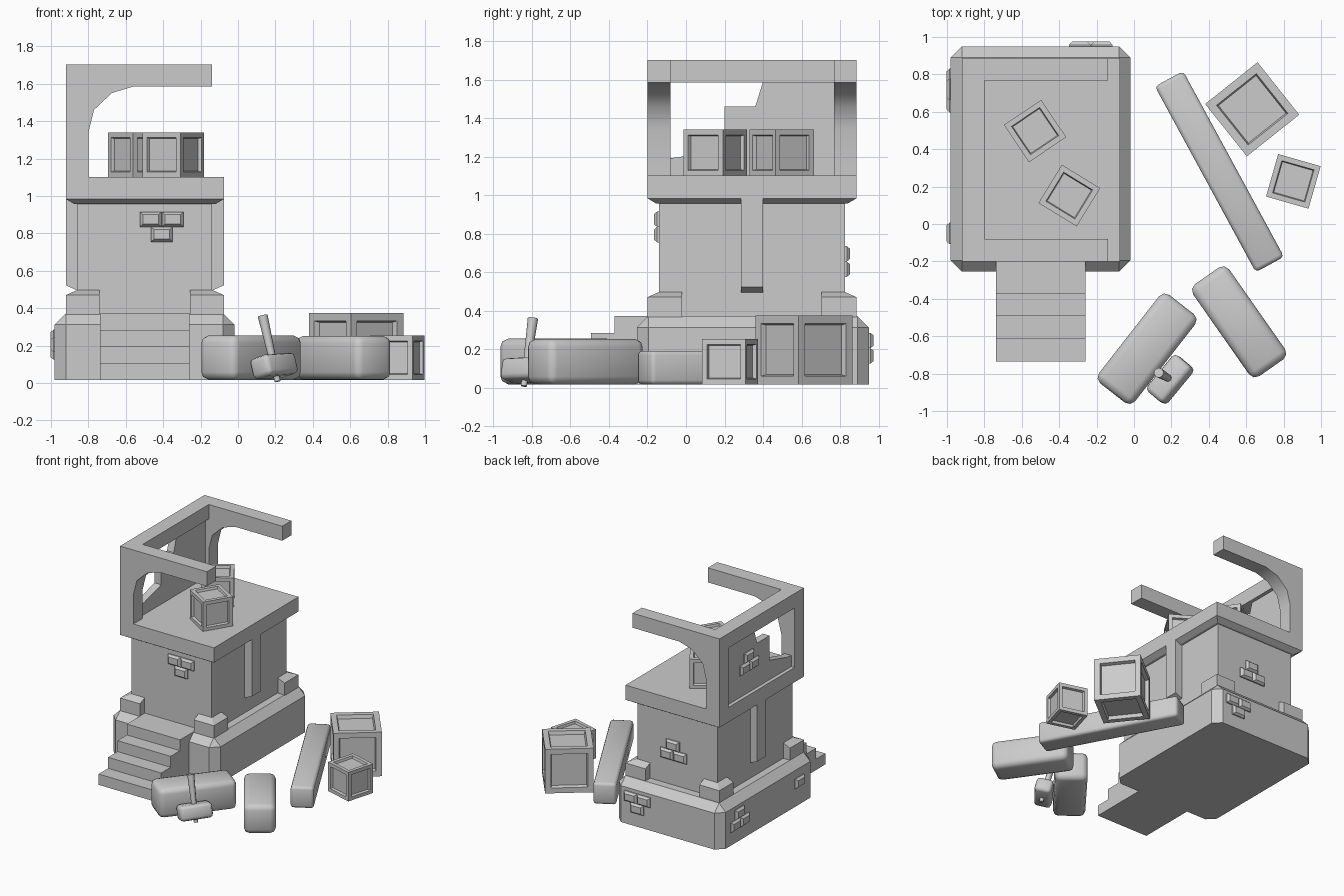
import bpy, bmesh
from math import radians
from mathutils import Vector, Matrix

if "Cube" in bpy.data.objects:
    bpy.data.objects.remove(bpy.data.objects["Cube"])


def finish(name, bm, smooth=None):
    bmesh.ops.recalc_face_normals(bm, faces=bm.faces)
    me = bpy.data.meshes.new(name)
    bm.to_mesh(me)
    bm.free()
    ob = bpy.data.objects.new(name, me)
    bpy.context.collection.objects.link(ob)
    if smooth:
        bpy.ops.object.select_all(action='DESELECT')
        bpy.context.view_layer.objects.active = ob
        ob.select_set(True)
        bpy.ops.object.shade_smooth_by_angle(angle=radians(smooth))
    return ob


def add_box(bm, lo, hi):
    lo, hi = Vector(lo), Vector(hi)
    m = Matrix.Translation((lo + hi) / 2) @ Matrix.Diagonal((*(hi - lo), 1))
    return bmesh.ops.create_cube(bm, size=1, matrix=m)['verts']


def box(name, lo, hi):
    bm = bmesh.new()
    add_box(bm, lo, hi)
    return finish(name, bm)


def prism(name, pts, axis, a, b, smooth=None):
    """Extrude a 2D profile along axis 'x' (pts = y,z) or 'y' (pts = x,z)."""
    bm = bmesh.new()
    place = (lambda p, t: (t, *p)) if axis == 'x' else (lambda p, t: (p[0], t, p[1]))
    f = bm.faces.new([bm.verts.new(place(p, a)) for p in pts])
    ext = bmesh.ops.extrude_face_region(bm, geom=[f])['geom']
    d = Vector((b - a, 0, 0) if axis == 'x' else (0, b - a, 0))
    bmesh.ops.translate(bm, vec=d, verts=[g for g in ext if isinstance(g, bmesh.types.BMVert)])
    return finish(name, bm, smooth)


# chamfered plinth: every edge bevelled except the bottom ones
bm = bmesh.new()
add_box(bm, (-.98, -.255, .017), (-.02, .95, .372))
edges = [e for e in bm.edges if max(v.co.z for v in e.verts) > .2]
bmesh.ops.bevel(bm, geom=edges, offset=.06, segments=1, affect='EDGES', profile=.5)
finish('plinth', bm, 30)

# front steps
pts = [(-.19, .017), (-.735, .017)]
for i, z in enumerate((.105, .195, .284, .372)):
    y = -.735 + i * .121
    pts += [(y, z), (y + .121 if i < 3 else -.19, z)]
prism('steps', pts, 'x', -.738, -.26)

# tower walls
box('tower_wall', (-.86, -.14, .36), (-.14, .825, 1.0))

# roof slab with sloped underside
bm = bmesh.new()
add_box(bm, (-.92, -.2, .983), (-.076, .885, 1.102))
bottom = min(bm.faces, key=lambda f: f.calc_center_median().z)
bmesh.ops.inset_region(bm, faces=[bottom], thickness=.062, depth=0)
bmesh.ops.translate(bm, vec=(0, 0, -.026), verts=bottom.verts)
finish('roof_slab', bm)

# side pilasters with slanted feet
for name, s in (('left', -1), ('right', 1)):
    prism(name + '_pilaster', [(-.498 + s * x, z) for x, z in
          ((.34, .495), (.362, .495), (.422, .522), (.422, 1.0), (.34, 1.0))], 'y', .285, .4)

# corner foot blocks with hipped tops
top = ((0, 0, .47), (.18, 0, .47), (.18, .06, .497), (.06, .06, .497), (.06, .18, .497), (0, .18, .47))
for sx, cx in ((1, -.92), (-1, -.076)):
    for sy, cy in ((1, -.2), (-1, .885)):
        bm = bmesh.new()
        up = [bm.verts.new((cx + sx * x, cy + sy * y, z)) for x, y, z in top]
        dn = [bm.verts.new((v.co.x, v.co.y, .36)) for v in up]
        bm.faces.new((up[0], up[1], up[2], up[3]))
        bm.faces.new((up[0], up[3], up[4], up[5]))
        for i in range(6):
            j = (i + 1) % 6
            bm.faces.new((up[i], up[j], dn[j], dn[i]))
        bm.faces.new(dn[::-1])
        finish('corner_block', bm)

# upper frame: two arched brackets and a rear beam
arch = [(-.92, 1.09), (-.8, 1.09), (-.8, 1.34), (-.77, 1.46), (-.675, 1.55), (-.56, 1.585),
        (-.14, 1.585), (-.14, 1.703), (-.92, 1.703)]
prism('front_bracket', arch, 'y', -.2, -.08, 35)
prism('back_bracket', arch, 'y', .768, .885, 35)
box('top_beam', (-.92, -.08, 1.585), (-.8, .768, 1.703))

# broken wall panel inside the frame
prism('broken_panel', [(-.09, 1.09), (-.09, 1.19), (-.02, 1.2), (.2, 1.26), (.2, 1.46), (.36, 1.46),
                       (.4, 1.59), (.78, 1.59), (.78, 1.09)], 'x', -.89, -.83)


# raised brick clusters; pos = centre on the wall, u = wall direction, n = outward
def bricks(pos, u, n, spots):
    bm = bmesh.new()
    for a, b in spots:
        add_box(bm, (a - .058, -.02, b - .04), (a + .058, .01, b + .04))
        bm.faces.ensure_lookup_table()
        vs = add_box(bm, (a - .058, .01, b - .04), (a + .058, .027, b + .04))
        for v in vs:
            if v.co.y > .02:
                v.co.x += .016 if v.co.x < a else -.016
                v.co.z += .014 if v.co.z < b else -.014
    bmesh.ops.remove_doubles(bm, verts=bm.verts, dist=.00001) if len(spots) == 1 else None
    m = Matrix((u, n, (0, 0, 1))).transposed().to_4x4()
    bm.transform(Matrix.Translation(pos) @ m)
    finish('wall_bricks', bm)


two_up = ((-.06, .04), (.058, .04), (.0, -.04))
two_down = ((-.06, -.04), (.058, -.04), (.005, .04))
FRONT, BACK, LEFT = ((1, 0, 0), (0, -1, 0)), ((1, 0, 0), (0, 1, 0)), ((0, 1, 0), (-1, 0, 0))
bricks((-.407, -.14, .835), *FRONT, two_up)
bricks((-.47, .825, .655), *BACK, two_down)
bricks((-.23, .948, .205), *BACK, two_up)
bricks((-.976, .715, .205), *LEFT, two_down)
bricks((-.976, -.05, .205), *LEFT, ((0, 0),))
bricks((-.888, .47, 1.36), *LEFT, two_down)


# crates with recessed panels
def crate(name, x, y, z, s, deg):
    bm = bmesh.new()
    bmesh.ops.create_cube(bm, size=s)
    faces = bm.faces[:]
    bmesh.ops.inset_individual(bm, faces=faces, thickness=s * .17, depth=0)
    bmesh.ops.inset_individual(bm, faces=faces, thickness=s * .03, depth=-s * .08)
    bm.transform(Matrix.Translation((x, y, z + s / 2)) @ Matrix.Rotation(radians(deg), 4, 'Z'))
    finish(name, bm)


crate('roof_crate_back', -.529, .497, 1.1, .24, 34)
crate('roof_crate_front', -.346, .152, 1.1, .24, -31.5)
crate('large_ground_crate', .632, .613, .017, .358, 38.5)
crate('small_ground_crate', .852, .228, .017, .236, -15.9)


# loose stone blocks with softened edges
def stone(name, size, bevel, mat):
    bm = bmesh.new()
    bmesh.ops.create_cube(bm, size=1, matrix=Matrix.Diagonal((*size, 1)))
    bmesh.ops.bevel(bm, geom=bm.edges[:], offset=bevel, segments=2, affect='EDGES', profile=.5)
    bm.transform(mat)
    finish(name, bm, 50)


for name, size, bev, c, deg in (
        ('long_stone', (1.13, .172, .175), .022, (.457, .28, .104), -61.5),
        ('right_stone', (.6, .235, .235), .04, (.562, -.523, .135), -55),
        ('front_stone', (.6, .245, .238), .04, (.07, -.667, .136), 52)):
    stone(name, size, bev, Matrix.Translation(c) @ Matrix.Rotation(radians(deg), 4, 'Z'))

# mallet: head and tapered handle share one tilted frame
a, b = Vector((.212, -.842, .008)), Vector((.132, -.795, .36))
zc = (b - a).normalized()
yc = zc.cross(Vector((.63, .77, .06))).normalized()
xc = yc.cross(zc)
rot = Matrix((xc, yc, zc)).transposed().to_4x4()
stone('mallet_head', (.25, .13, .115), .025, Matrix.Translation(a.lerp(b, .235)) @ rot)
bm = bmesh.new()
bmesh.ops.create_cone(bm, cap_ends=True, segments=8, radius1=.016, radius2=.027, depth=(b - a).length,
                      matrix=Matrix.Translation((a + b) / 2) @ rot)
finish('mallet_handle', bm, 50)
